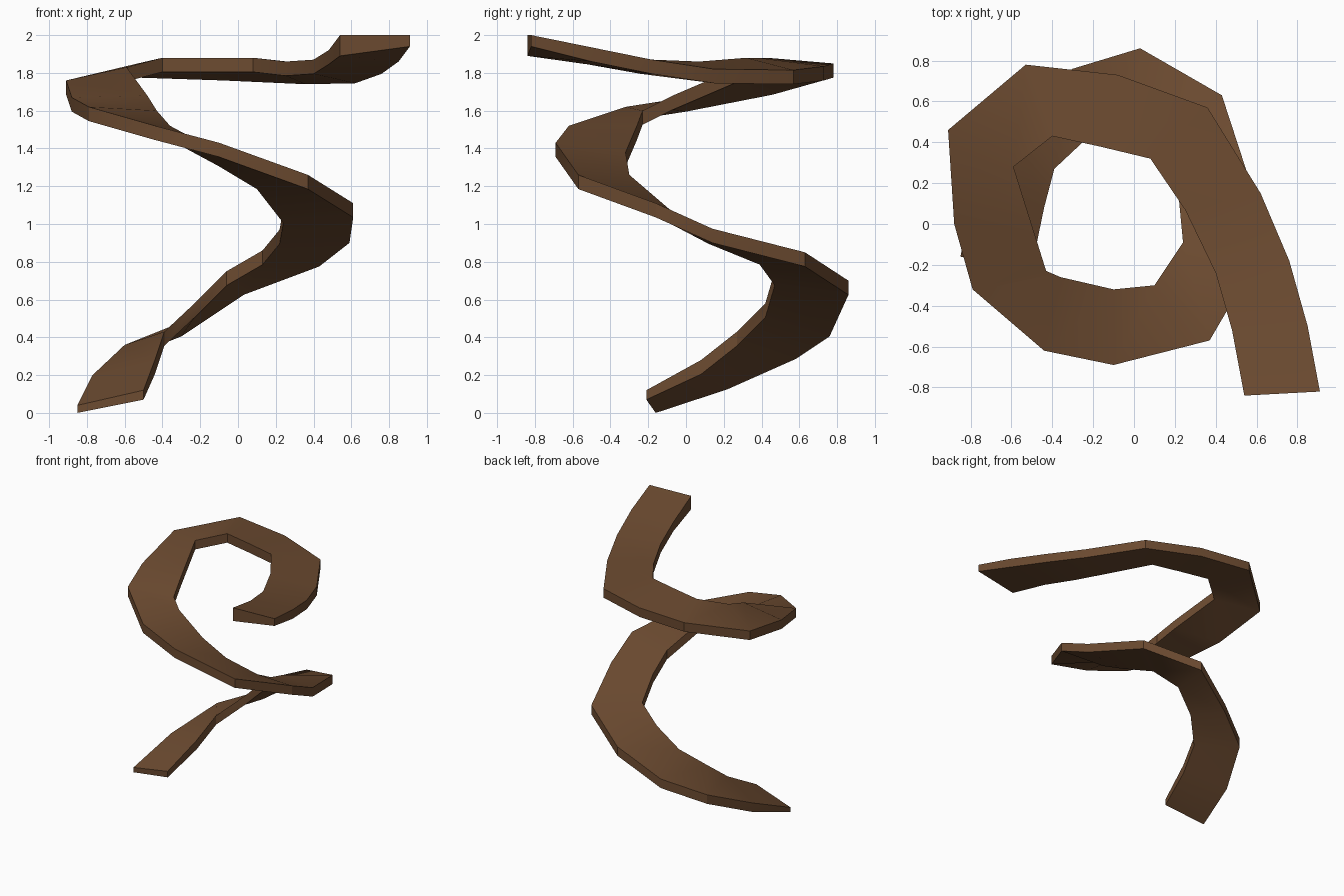
import bpy, bmesh, math

# Cross-sections along the ribbon: inner top edge, outer top edge
SECTIONS = [
    ((-.50, -.21, .12), (-.85, -.16, .04)),
    ((-.44, .08, .28), (-.77, .22, .20)),
    ((-.39, .27, .43), (-.60, .58, .36)),
    ((-.23, .42, .58), (-.30, .76, .48)),
    ((-.06, .47, .75), (.03, .86, .70)),
    ((.13, .39, .86), (.43, .63, .85)),
    ((.22, .12, .97), (.59, .14, .975)),
    ((.24, -.09, 1.08), (.61, -.16, 1.11)),
    ((.10, -.30, 1.26), (.37, -.57, 1.26)),
    ((-.10, -.32, 1.38), (-.10, -.69, 1.43)),
    ((-.36, -.26, 1.52), (-.44, -.62, 1.52)),
    ((-.43, -.23, 1.60), (-.79, -.32, 1.62)),
    ((-.48, -.07, 1.68), (-.88, .00, 1.67)),
    ((-.59, .28, 1.83), (-.91, .46, 1.76)),
    ((-.40, .43, 1.88), (-.53, .78, 1.85)),
    ((-.17, .38, 1.88), (-.08, .73, 1.835)),
    ((.08, .32, 1.88), (.36, .57, 1.815)),
    ((.25, .07, 1.86), (.62, .15, 1.82)),
    ((.40, -.24, 1.87), (.76, -.18, 1.87)),
    ((.48, -.52, 1.92), (.85, -.50, 1.935)),
    ((.54, -.84, 2.0), (.91, -.82, 2.0)),
]

brown = bpy.data.materials.new("dark_brown")
brown.diffuse_color = (.15, .07, .03, 1)

# Spiral ribbon: four-sided rings joined along the path
bm = bmesh.new()
rings = []
last = len(SECTIONS) - 1
for i, (a, b) in enumerate(SECTIONS):
    ta, tb = .075, .075
    if i == 0:
        ta, tb = .05, .04
    elif i == last:
        ta, tb = .11, .06
    pts = [a, b, (b[0], b[1], b[2] - tb), (a[0], a[1], a[2] - ta)]
    rings.append([bm.verts.new(p) for p in pts])
for r, s in zip(rings, rings[1:]):
    for k in range(4):
        n = (k + 1) % 4
        bm.faces.new((r[k], r[n], s[n], s[k]))
bm.faces.new(rings[0])
bm.faces.new(rings[-1])
bmesh.ops.recalc_face_normals(bm, faces=bm.faces)
me = bpy.data.meshes.new("spiral_ribbon")
bm.to_mesh(me)
bm.free()
me.materials.append(brown)
ob = bpy.data.objects.new("spiral_ribbon", me)
bpy.context.collection.objects.link(ob)
bpy.context.view_layer.objects.active = ob
ob.select_set(True)
bpy.ops.object.shade_smooth_by_angle(angle=math.radians(30))
